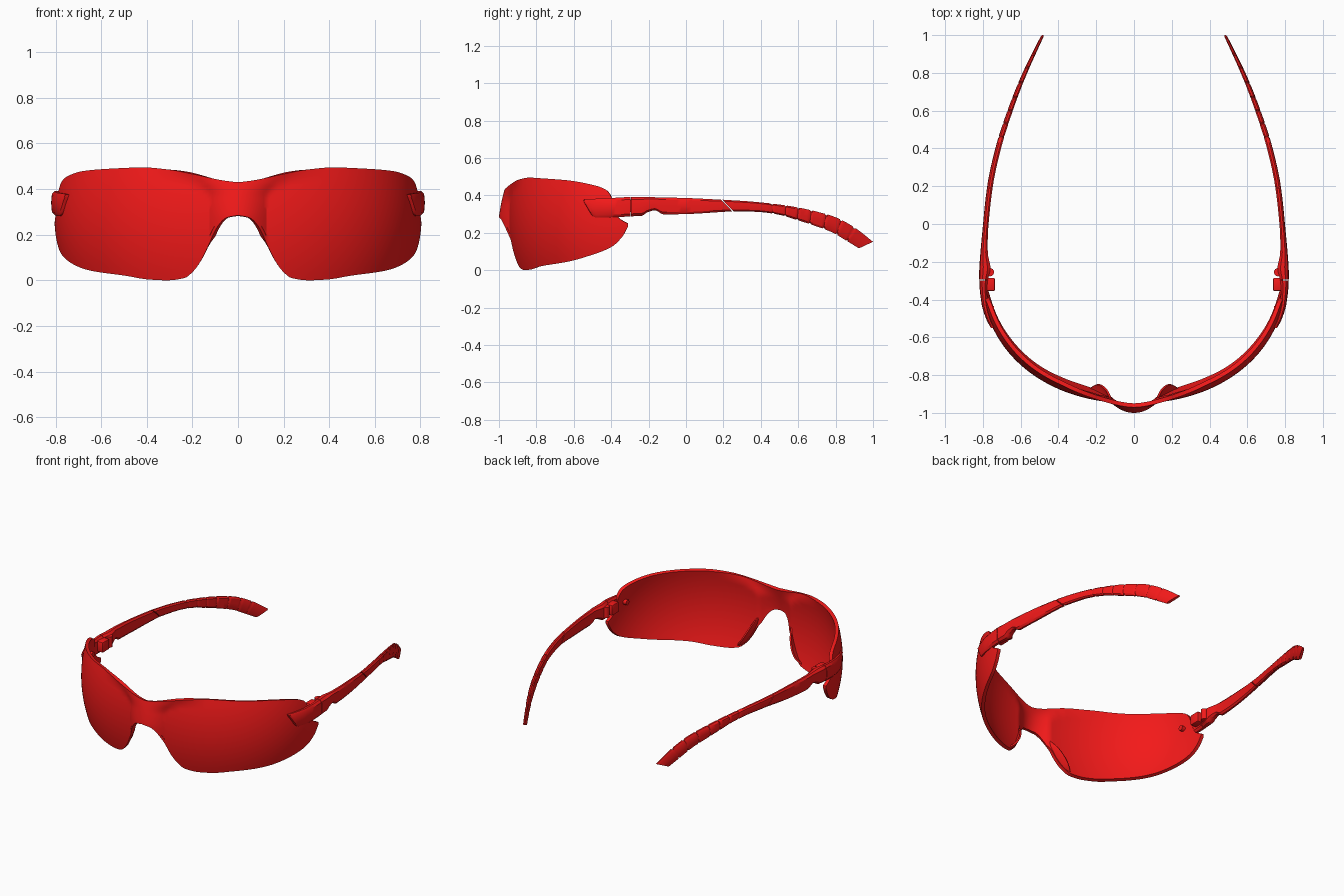
import bpy, bmesh, math
from mathutils import Vector, Matrix

if "Cube" in bpy.data.objects:
    bpy.data.objects.remove(bpy.data.objects["Cube"])

red = bpy.data.materials.new("red")
red.diffuse_color = (0.9, 0.01, 0.01, 1)
red.use_nodes = True
red.node_tree.nodes["Principled BSDF"].inputs["Base Color"].default_value = red.diffuse_color


def curve(keys):
    """Smooth monotone interpolation through (t, value) keys."""
    xs, ys = zip(*keys)
    n = len(xs)
    d = [(ys[i + 1] - ys[i]) / (xs[i + 1] - xs[i]) for i in range(n - 1)]
    m = [d[0]] + [0 if a * b <= 0 else 2 * a * b / (a + b) for a, b in zip(d, d[1:])] + [d[-1]]

    def f(t):
        t = min(max(t, xs[0]), xs[-1])
        i = max(k for k in range(n - 1) if xs[k] <= t)
        h = xs[i + 1] - xs[i]
        u = (t - xs[i]) / h
        return (ys[i] * (1 + 2 * u) * (1 - u) ** 2 + ys[i + 1] * u * u * (3 - 2 * u)
                + h * m[i] * u * (1 - u) ** 2 + h * m[i + 1] * u * u * (u - 1))
    return f


def finish(name, bm, mirror=False, solid=0):
    bmesh.ops.recalc_face_normals(bm, faces=bm.faces)
    me = bpy.data.meshes.new(name)
    bm.to_mesh(me)
    bm.free()
    ob = bpy.data.objects.new(name, me)
    bpy.context.collection.objects.link(ob)
    me.materials.append(red)
    bpy.ops.object.select_all(action='DESELECT')
    ob.select_set(True)
    bpy.context.view_layer.objects.active = ob
    if solid:
        mod = ob.modifiers.new("thickness", 'SOLIDIFY')
        mod.thickness, mod.offset = abs(solid), (-1 if solid > 0 else 0)
        bpy.ops.object.modifier_apply(modifier=mod.name)
    if mirror:
        mod = ob.modifiers.new("mirror", 'MIRROR')
        mod.use_mirror_merge = False
        bpy.ops.object.modifier_apply(modifier=mod.name)
    bpy.ops.object.shade_smooth_by_angle(angle=math.radians(32))
    return ob


def grid(rows, close=False):
    bm = bmesh.new()
    vs = [[bm.verts.new(p) for p in r] for r in rows]
    n = len(vs[0])
    for a, b in zip(vs, vs[1:]):
        for j in range(n if close else n - 1):
            k = (j + 1) % n
            bm.faces.new((a[j], b[j], b[k], a[k]))
    if close:
        bm.faces.new(vs[0])
        bm.faces.new(vs[-1][::-1])
    return bm


# Lens surface: superelliptic wrap, bowed in height, with a raised nose bridge
A, B, CY, P = 0.805, 0.67, -0.28, 0.943


def tx(x):
    return math.asin((x / A) ** (1 / P))


def ty(y):
    return math.acos(((CY - y) / B) ** (1 / P))


def lens_point(t, z):
    s = 1 - 0.8 * (z - 0.28) ** 2
    a = abs(t)
    x = A * s * math.sin(a) ** P
    y = CY - B * s * max(math.cos(a), 0) ** P
    edge = 0.125 + 0.09 * (max(0, z - 0.36) / 0.08) ** 2
    y -= (0.05 - 0.12 * max(0, z - 0.285)) * max(0, 1 - (x / edge) ** 2)
    return Vector((math.copysign(x, t), y, z))


top = curve([(0, .43)] + [(tx(x), z) for x, z in
            ((.06, .437), (.2, .465), (.31, .485), (.43, .495), (.57, .49))]
            + [(ty(y), z) for y, z in ((-.64, .48), (-.5, .455), (-.43, .43), (-.405, .40),
                                       (-.37, .29), (-.34, .265), (-.31, .25))])
bottom = curve([(0, .285)] + [(tx(x), z) for x, z in
               ((.05, .275), (.08, .25), (.105, .21), (.13, .155), (.165, .09), (.205, .04),
                (.25, .01), (.33, 0), (.42, .004), (.52, .02))]
               + [(ty(y), z) for y, z in ((-.65, .045), (-.5, .085), (-.4, .125),
                                          (-.34, .18), (-.31, .235))])

# One-piece wraparound lens
N, R, end = 110, 16, ty(-.31)
rows = []
for i in range(-N, N + 1):
    t = end * i / N
    lo, hi = bottom(t if t > 0 else -t), top(abs(t))
    rows.append([lens_point(t, lo + (hi - lo) * j / R) for j in range(R + 1)])
finish("wrap_lens", grid(rows), solid=0.022)

# Nose flanges turned back along the nose cut-out
rows = []
for i in range(25):
    u = i / 24
    t = tx(.09 + .14 * u)
    p = lens_point(t, bottom(t) + .006) + Vector((.005, .008, 0))
    depth = .012 + .05 * math.sin(math.pi * u)
    rows.append([p, p + Vector((.004, depth * .5, 0)), p + Vector((.014, depth, .004))])
finish("nose_flange", grid(rows), mirror=True, solid=-0.01)

# Temple arms: plan outline and thickness along y, side outline per section
x_out = curve([(-.55, .757), (-.5, .782), (-.42, .805), (-.3, .816), (-.22, .814), (0, .797),
               (.2, .775), (.4, .732), (.6, .668), (.8, .588), (1, .49)])
thick = curve([(-.55, .02), (-.42, .03), (-.3, .042), (-.24, .055), (-.15, .036), (0, .027),
               (.4, .028), (.8, .023), (1, .015)])
RING = ((0, .3), (.13, 0), (.5, -.08), (.87, 0), (1, .3), (1, .7), (.87, 1), (.5, 1), (.13, 1), (0, .7))


def arm_part(name, stations, steps, grooves=()):
    """Loft sections given as (top y, top z, bottom y, bottom z)."""
    f = [curve(list(enumerate(c))) for c in zip(*stations)]
    last = len(stations) - 1
    samples = [(last * i / steps, 1) for i in range(steps + 1)]
    samples = [s for s in samples if all(abs(s[0] - g) > .09 for g in grooves)]
    for g in grooves:
        samples += [(g - .07, 1), (g, .8), (g + .07, 1)]
    rows = []
    for s, size in sorted(samples):
        yt, zt, yb, zb = (c(s) for c in f)
        ring = []
        for h, w in RING:
            y = yb + (yt - yb) * h
            ring.append(Vector((x_out(y) - thick(y) * w, y, zb + (zt - zb) * h)))
        mid = sum(ring, Vector()) / len(ring)
        rows.append([mid + (p - mid) * size for p in ring])
    finish(name, grid(rows, close=True), mirror=True)


arm_part("lens_clip", [(-.55, .376, -.545, .362), (-.52, .38, -.485, .283),
                       (-.42, .385, -.41, .283), (-.298, .392, -.298, .287)], 18)
arm_part("temple_arm", [(-.294, .392, -.294, .288), (-.24, .392, -.24, .29),
                        (-.2, .391, -.205, .31), (-.165, .39, -.165, .32),
                        (-.12, .389, -.115, .298), (0, .386, 0, .30),
                        (.188, .377, .247, .315)], 36)
arm_part("grip_tip", [(.194, .377, .253, .315), (.35, .367, .38, .312), (.5, .351, .5, .296),
                      (.6, .335, .595, .268), (.7, .313, .69, .237), (.8, .283, .78, .203),
                      (.9, .229, .86, .156), (1, .152, .925, .117)], 42,
         (1.7, 2.3, 3, 3.7, 4.5, 5.3, 6))


# Hinge block, hinge knuckle and lens rivet on the inner side
def box(name, lo, hi):
    bm = bmesh.new()
    lo, hi = Vector(lo), Vector(hi)
    bmesh.ops.create_cube(bm, size=1, matrix=Matrix.Translation((lo + hi) / 2)
                          @ Matrix.Diagonal((*(hi - lo), 1)))
    bmesh.ops.bevel(bm, geom=bm.edges[:], offset=.006, segments=2, affect='EDGES', profile=.5)
    finish(name, bm, mirror=True)


def disc(name, centre, radius, depth, axis):
    bm = bmesh.new()
    turn = Matrix.Rotation(math.pi / 2, 4, 'Y') if axis == 'X' else Matrix()
    bmesh.ops.create_cone(bm, cap_ends=True, segments=24, radius1=radius, radius2=radius,
                          depth=depth, matrix=Matrix.Translation(centre) @ turn)
    finish(name, bm, mirror=True)


box("hinge_block", (.737, -.355, .31), (.79, -.285, .378))
disc("hinge_knuckle", (.763, -.255, .345), .022, .07, 'Z')
disc("lens_rivet", (.76, -.45, .335), .017, .04, 'X')
